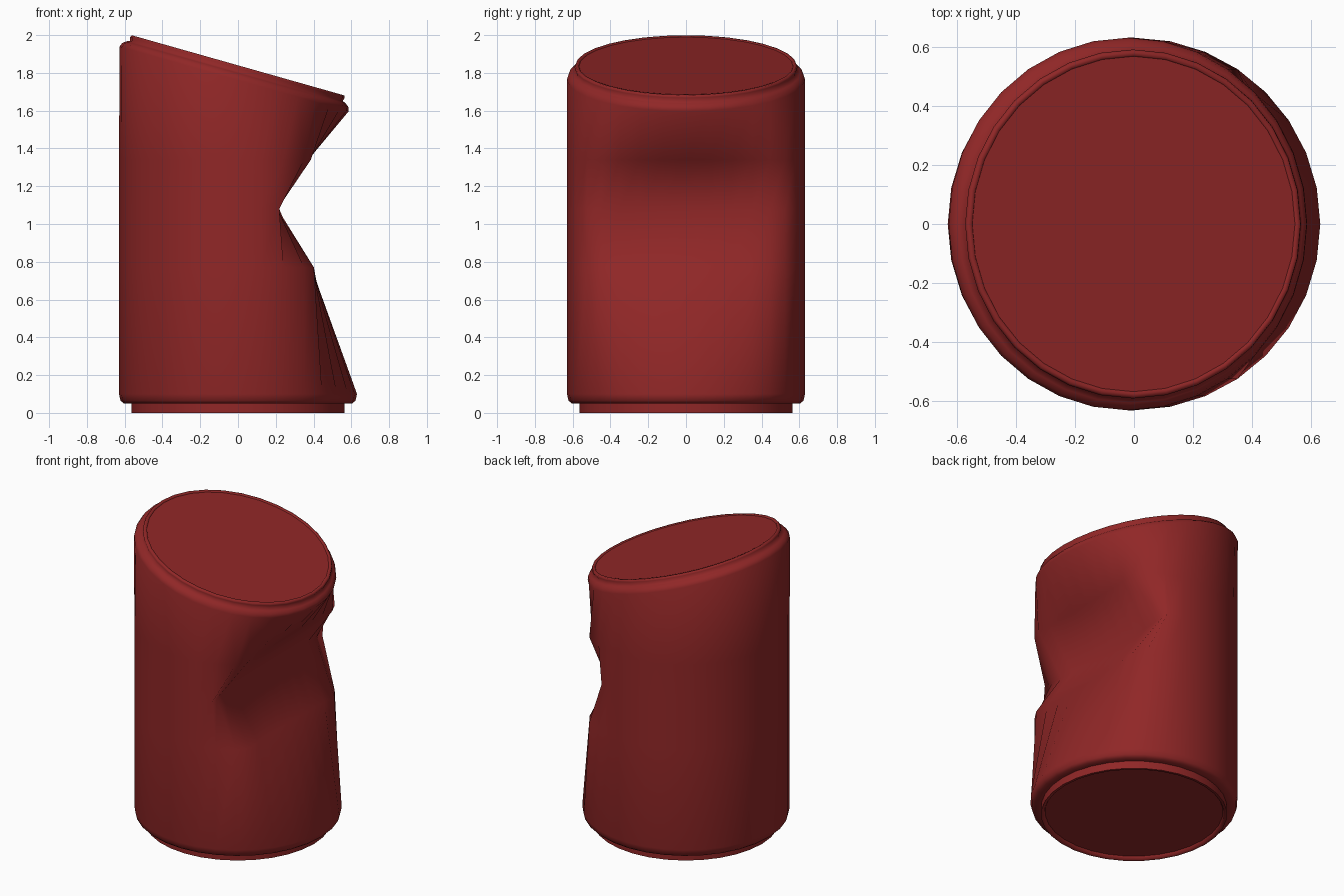
import bpy, bmesh
from math import sin, cos, pi, radians
from mathutils import Matrix, Vector

if "Cube" in bpy.data.objects:
    bpy.data.objects.remove(bpy.data.objects["Cube"])

SIDES = 32
TILT = Matrix.Translation((0, 0, 1.84)) @ Matrix.Rotation(radians(15.8), 4, 'Y')


def ring(bm, radius, z, limit=1.0, tilt=False):
    """One loop of the can; limit flattens the +x side where it is crushed."""
    verts = []
    for i in range(SIDES):
        a = 2 * pi * i / SIDES
        p = Vector((radius * cos(a), radius * sin(a), z))
        if p.x > limit:
            p.x = limit - 0.08 * (p.x - limit)
        verts.append(bm.verts.new(TILT @ p if tilt else p))
    return verts


def loft(bm, rings):
    for lo, hi in zip(rings, rings[1:]):
        for i in range(SIDES):
            j = (i + 1) % SIDES
            bm.faces.new((lo[i], lo[j], hi[j], hi[i]))


def finish(bm, name, mat):
    mesh = bpy.data.meshes.new(name)
    bm.to_mesh(mesh)
    bm.free()
    obj = bpy.data.objects.new(name, mesh)
    bpy.context.collection.objects.link(obj)
    mesh.materials.append(mat)
    bpy.ops.object.select_all(action='DESELECT')
    obj.select_set(True)
    bpy.context.view_layer.objects.active = obj
    bpy.ops.object.shade_smooth_by_angle(angle=radians(80))
    return obj


red = bpy.data.materials.new("red_paint")
red.diffuse_color = (0.28, 0.02, 0.02, 1)
red.use_nodes = True
red.node_tree.nodes["Principled BSDF"].inputs["Base Color"].default_value = red.diffuse_color

# Dented can: foot, crushed wall, tilted shoulder and rim
foot = [(.54, .02), (.548, 0), (.565, 0), (.565, .05), (.605, .05), (.622, .065)]
wall = [(.63, .1, 1), (.63, .77, .405), (.63, 1.08, .22), (.63, 1.34, .39)]
rim = [(.63, -.075), (.622, -.053), (.605, -.04), (.585, -.03),
       (.59, -.012), (.585, 0), (.57, 0), (.567, -.005)]
bm = bmesh.new()
rings = [ring(bm, r, z) for r, z in foot]
rings += [ring(bm, r, z, lim) for r, z, lim in wall]
rings += [ring(bm, r, z, tilt=True) for r, z in rim]
loft(bm, rings)
finish(bm, "can_body", red)

# Flat lid inside the tilted rim
bm = bmesh.new()
bm.faces.new(ring(bm, .567, -.005, tilt=True))
finish(bm, "can_lid", red)

# Flat base inside the foot
bm = bmesh.new()
bm.faces.new(ring(bm, .54, .02)[::-1])
finish(bm, "can_base", red)
